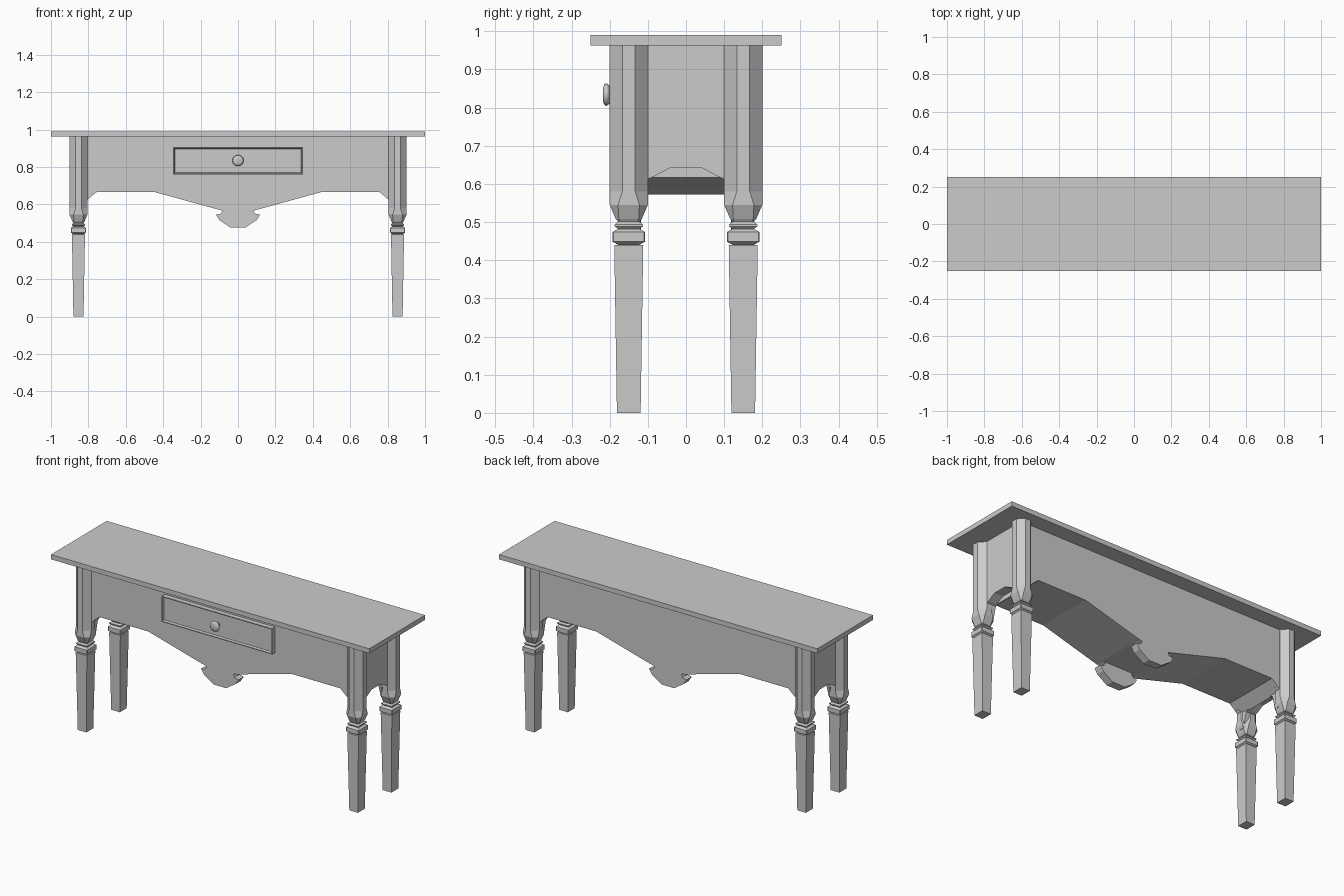
import bpy, bmesh, math
from mathutils import Matrix

if "Cube" in bpy.data.objects:
    bpy.data.objects.remove(bpy.data.objects["Cube"])


def finish(bm, name):
    bmesh.ops.remove_doubles(bm, verts=bm.verts, dist=1e-5)
    bmesh.ops.recalc_face_normals(bm, faces=bm.faces)
    me = bpy.data.meshes.new(name)
    bm.to_mesh(me)
    bm.free()
    ob = bpy.data.objects.new(name, me)
    bpy.context.collection.objects.link(ob)
    return ob


def box(name, x0, x1, y0, y1, z0, z1):
    bm = bmesh.new()
    bmesh.ops.create_cube(bm, size=1)
    for v in bm.verts:
        v.co = ((x0 + x1) / 2 + v.co.x * (x1 - x0),
                (y0 + y1) / 2 + v.co.y * (y1 - y0),
                (z0 + z1) / 2 + v.co.z * (z1 - z0))
    return finish(bm, name)


def prism(name, profile, d0, d1, axis='Y'):
    """Extrude a (horizontal, z) outline along the given axis."""
    bm = bmesh.new()
    put = (lambda u, z, d: (u, d, z)) if axis == 'Y' else (lambda u, z, d: (d, u, z))
    face = bm.faces.new([bm.verts.new(put(u, z, d0)) for u, z in profile])
    ext = bmesh.ops.extrude_face_region(bm, geom=[face])
    for v in ext['geom']:
        if isinstance(v, bmesh.types.BMVert):
            v.co["XYZ".index(axis)] = d1
    return finish(bm, name)


def mirrored(half):
    return half + [(-u, z) for u, z in reversed(half)]


def loft(name, rings, cx, cy):
    """Stack rectangular rings (z, half x, half y, corner chamfer)."""
    bm = bmesh.new()
    loops = []
    for z, a, b, c in rings:
        pts = [(a, -b + c), (a, b - c), (a - c, b), (-a + c, b),
               (-a, b - c), (-a, -b + c), (-a + c, -b), (a - c, -b)]
        loops.append([bm.verts.new((cx + x, cy + y, z)) for x, y in pts])
    for lo, hi in zip(loops, loops[1:]):
        for i in range(8):
            j = (i + 1) % 8
            bm.faces.new((lo[i], lo[j], hi[j], hi[i]))
    bm.faces.new(loops[0][::-1])
    bm.faces.new(loops[-1])
    return finish(bm, name)


# table top
box("table_top", -1, 1, -0.25, 0.25, 0.963, 0.99)

# legs: tapered foot, turned collars, octagonal block
leg = [(0, 0.027, 0.031, 0), (0.44, 0.035, 0.038, 0), (0.4405, 0.028, 0.028, 0),
       (0.449, 0.04, 0.043, 0.003), (0.474, 0.04, 0.043, 0.003),
       (0.482, 0.028, 0.028, 0), (0.489, 0.035, 0.037, 0),
       (0.494, 0.035, 0.037, 0), (0.501, 0.027, 0.028, 0.004),
       (0.508, 0.032, 0.034, 0.008), (0.545, 0.048, 0.05, 0.022),
       (0.58, 0.048, 0.05, 0.033), (0.963, 0.048, 0.05, 0.033)]
for sx, side in ((-1, "left"), (1, "right")):
    for sy, end in ((-1, "front"), (1, "back")):
        loft(f"{end}_{side}_leg", leg, sx * 0.853, sy * 0.15)
        # bracket hugging the leg below the apron
        prism(f"{end}_{side}_bracket",
              [(sx * 0.79, 0.70), (sx * 0.79, 0.637), (sx * 0.81, 0.62),
               (sx * 0.829, 0.53), (sx * 0.86, 0.53), (sx * 0.86, 0.70)],
              sy * 0.135, sy * 0.163)

# solid apron with scalloped underside
half = [(0.815, 0.963), (0.815, 0.617), (0.755, 0.667), (0.45, 0.667), (0.105, 0.572)]
prism("apron", mirrored(half), -0.163, 0.163)

# arched end panels
end_half = [(0.15, 0.963), (0.15, 0.53), (0.122, 0.53), (0.10, 0.613),
            (0.085, 0.619), (0.04, 0.643)]
for sx, side in ((-1, "left"), (1, "right")):
    prism(f"{side}_end_panel", mirrored(end_half), sx * 0.81, sx * 0.868, 'X')

# carved pendants on front and back
drop = [(0.105, 0.575), (0.084, 0.566), (0.092, 0.55), (0.118, 0.545),
        (0.10, 0.516), (0.04, 0.476)]
for sy, end in ((-1, "front"), (1, "back")):
    prism(f"{end}_pendant", mirrored(drop), sy * 0.118, sy * 0.163)

# drawer with a thin raised frame and recessed panel
drawer = box("drawer_front", -0.347, 0.347, -0.19, -0.15, 0.76, 0.906)
bm = bmesh.new()
bm.from_mesh(drawer.data)
front = min(bm.faces, key=lambda f: f.calc_center_median().y)
bmesh.ops.inset_region(bm, faces=[front], thickness=0.007)
bmesh.ops.inset_region(bm, faces=[front], thickness=0.006, depth=-0.01)
bm.to_mesh(drawer.data)
bm.free()

# round knob: rings along y
bm = bmesh.new()
knob = [(0.012, -0.17), (0.012, -0.2), (0.024, -0.201), (0.03, -0.208),
        (0.027, -0.214), (0.016, -0.218)]
rows = []
for r, y in knob:
    rows.append([bm.verts.new((r * math.cos(t * math.tau / 20), y,
                               0.834 + r * math.sin(t * math.tau / 20))) for t in range(20)])
for a, b in zip(rows, rows[1:]):
    for i in range(20):
        j = (i + 1) % 20
        bm.faces.new((a[i], a[j], b[j], b[i])).smooth = True
bm.faces.new(rows[0])
bm.faces.new(rows[-1]).smooth = True
finish(bm, "drawer_knob")
